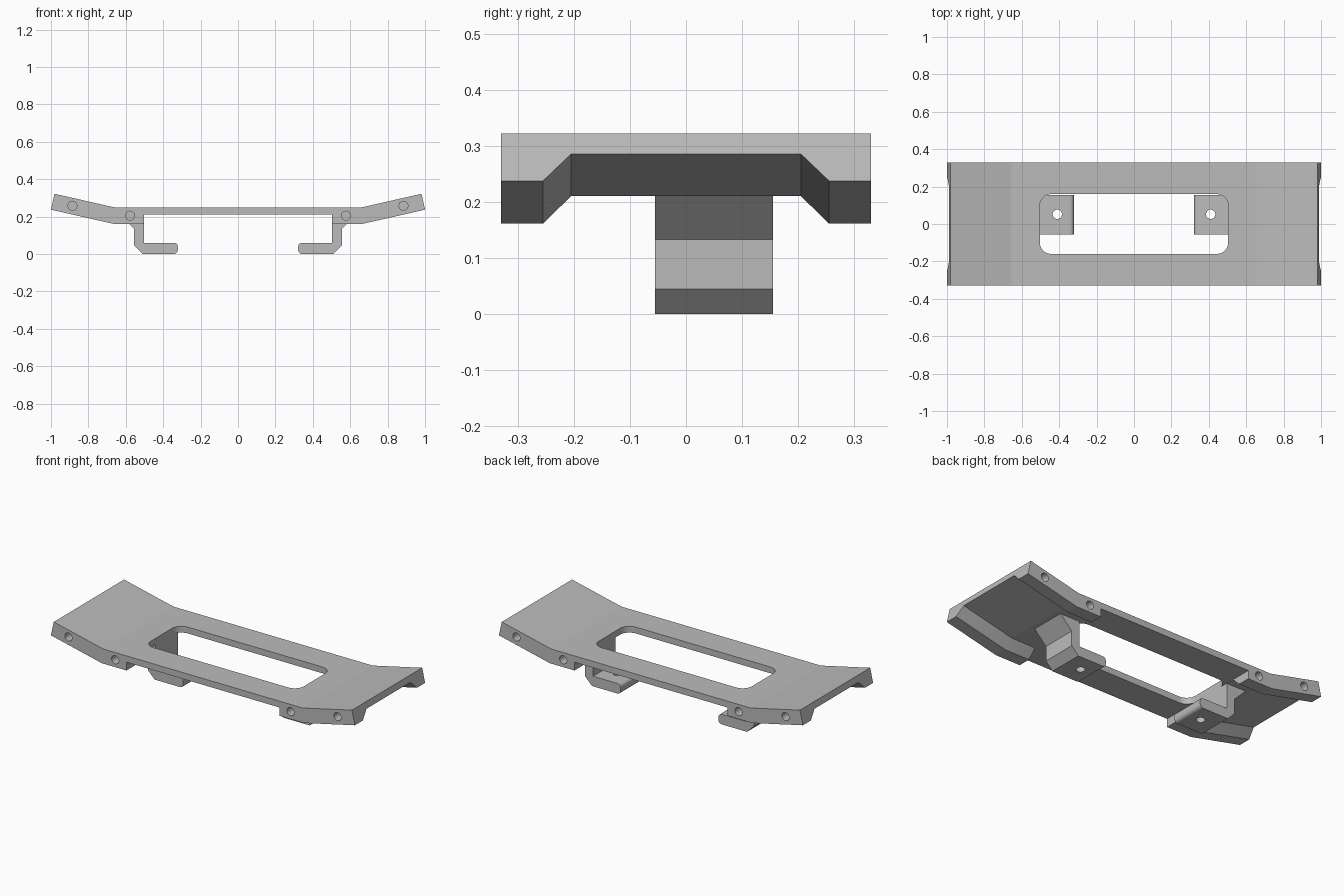
import bpy, bmesh, math
from mathutils import Matrix, Vector

cube = bpy.data.objects.get("Cube")
if cube:
    bpy.data.objects.remove(cube, do_unlink=True)

grey = bpy.data.materials.new("plain grey")
grey.use_nodes = True
colour = (0.5, 0.5, 0.5, 1)
grey.diffuse_color = colour
grey.node_tree.nodes["Principled BSDF"].inputs["Base Color"].default_value = colour


def finish(bm, name):
    bmesh.ops.recalc_face_normals(bm, faces=bm.faces)
    mesh = bpy.data.meshes.new(name)
    bm.to_mesh(mesh)
    bm.free()
    ob = bpy.data.objects.new(name, mesh)
    bpy.context.collection.objects.link(ob)
    mesh.materials.append(grey)
    return ob


def loft(rings, name):
    """Skin matching rings of points and cap both ends."""
    bm = bmesh.new()
    rows = [[bm.verts.new(p) for p in ring] for ring in rings]
    for a, b in zip(rows, rows[1:]):
        for i in range(len(a)):
            j = (i + 1) % len(a)
            bm.faces.new((a[i], a[j], b[j], b[i]))
    bm.faces.new(rows[0])
    bm.faces.new(rows[-1])
    return finish(bm, name)


def cylinder(centre, radius, depth, along_y=False):
    bm = bmesh.new()
    turn = Matrix.Rotation(math.pi / 2, 4, "X") if along_y else Matrix()
    bmesh.ops.create_cone(bm, cap_ends=True, segments=24, radius1=radius,
                          radius2=radius, depth=depth,
                          matrix=Matrix.Translation(centre) @ turn)
    return finish(bm, "hole_cutter")


def rounded(corners, radius, steps):
    """Round each corner of a 2D polygon with convex right angles."""
    out = []
    for i, c in enumerate(corners):
        c = Vector(c)
        u = (Vector(corners[i - 1]) - c).normalized() * radius
        v = (Vector(corners[(i + 1) % len(corners)]) - c).normalized() * radius
        for k in range(steps + 1):
            t = math.pi / 2 * k / steps
            out.append(c + u + v - v * math.cos(t) - u * math.sin(t))
    return out


def cut(ob, cutter):
    cutter.hide_render = True
    mod = ob.modifiers.new("cut", "BOOLEAN")
    mod.operation = "DIFFERENCE"
    mod.solver = "EXACT"
    mod.object = cutter
    bpy.context.view_layer.objects.active = ob
    bpy.ops.object.modifier_apply(modifier=mod.name)
    bpy.data.objects.remove(cutter, do_unlink=True)


HALF_Y, TOP, SKIN, RIM = 0.33, 0.248, 0.038, 0.087
WINDOW_X, WINDOW_Y = 0.503, 0.16
KNEE, END, END_TOP = 0.655, 0.981, 0.322
slope = math.atan2(END_TOP - TOP, END - KNEE)

# Bent plate with deep front and back rims, swept along x
section = [(-HALF_Y, 0), (-HALF_Y, RIM), (-0.255, RIM), (-0.205, SKIN),
           (0.205, SKIN), (0.255, RIM), (HALF_Y, RIM), (HALF_Y, 0)]


def station(side, x, z, dx, dz):
    return [(side * (x + d * dx), y, z - d * dz) for y, d in section]


end = (END, END_TOP, math.sin(slope), math.cos(slope))
knee = (KNEE, TOP, math.tan(slope / 2), 1)
plate = loft([station(-1, *end), station(-1, *knee),
              station(1, *knee), station(1, *end)], "bent_plate")

# Remove the rims across the middle
under = TOP - SKIN + 0.0003
cut(plate, loft([[(x, -0.5, 0), (x, 0.5, 0), (x, 0.5, under), (x, -0.5, under)]
                 for x in (-WINDOW_X, WINDOW_X)], "rim_cutter"))

# Rounded central window
outline = rounded([(-WINDOW_X, -WINDOW_Y), (WINDOW_X, -WINDOW_Y),
                   (WINDOW_X, WINDOW_Y), (-WINDOW_X, WINDOW_Y)], 0.06, 8)
cut(plate, loft([[(p.x, p.y, z) for p in outline] for z in (0.1, 0.4)],
                "window_cutter"))

# Blind holes in the front and back rims
for sx in (-1, 1):
    for sy in (-1, 1):
        for x, z in ((0.577, 0.205), (0.885, 0.258)):
            cut(plate, cylinder((sx * x, sy * HALF_Y, z), 0.024, 0.12, True))

# Hooked brackets with a rounded foot and a screw hole
tip = rounded([(0.45, 0.06), (0.322, 0.06), (0.322, 0), (0.45, 0)], 0.02, 3)[4:12]
profile = ([(WINDOW_X, 0.212), (WINDOW_X, 0.06)] + [tuple(p) for p in tip]
           + [(0.51, 0), (0.555, 0.045), (0.555, 0.133), (0.634, 0.212)])
objects = [plate]
for side, label in ((1, "left"), (-1, "right")):
    bracket = loft([[(side * x, y, z) for x, z in profile]
                    for y in (-0.055, 0.155)], label + "_bracket")
    cut(bracket, cylinder((side * 0.41, 0.052, 0.03), 0.025, 0.2))
    objects.append(bracket)

# Smooth the round parts and keep the edges crisp
for ob in objects:
    bpy.ops.object.select_all(action="DESELECT")
    ob.select_set(True)
    bpy.context.view_layer.objects.active = ob
    bpy.ops.object.shade_smooth_by_angle(angle=math.radians(31 if ob is not plate else 12))
